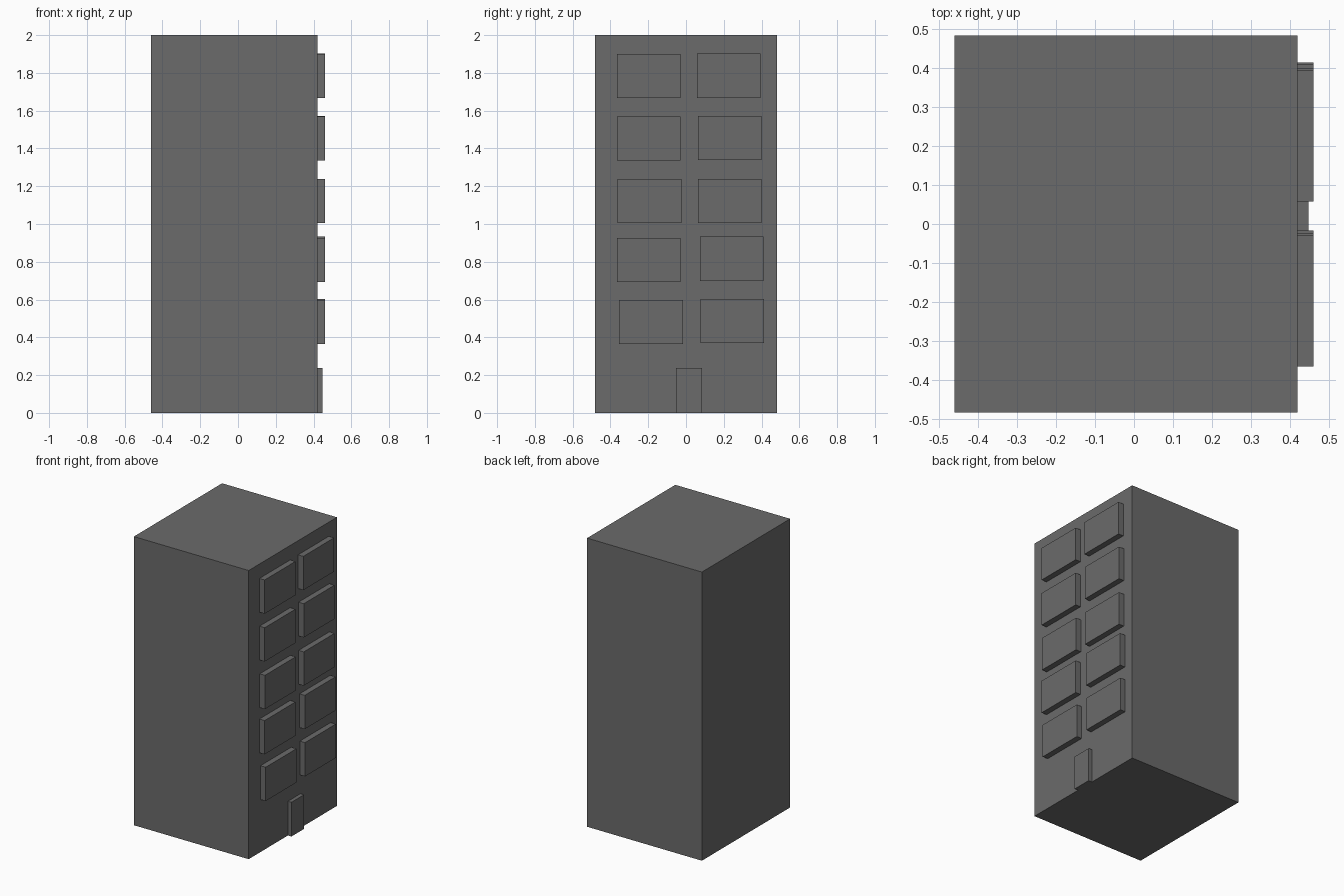
import bpy

if "Cube" in bpy.data.objects:
    bpy.data.objects.remove(bpy.data.objects["Cube"])

# Single flat grey used by the whole building
grey = bpy.data.materials.new("grey")
grey.diffuse_color = (0.145, 0.145, 0.145, 1.0)
grey.use_nodes = True
grey.node_tree.nodes["Principled BSDF"].inputs["Base Color"].default_value = grey.diffuse_color


def box(name, x, y, z):
    """Box from (min, max) ranges on each axis."""
    bpy.ops.mesh.primitive_cube_add(size=1)
    ob = bpy.context.object
    ob.name = name
    ob.location = [(a + b) / 2 for a, b in (x, y, z)]
    ob.scale = [b - a for a, b in (x, y, z)]
    bpy.ops.object.transform_apply(location=True, rotation=False, scale=True)
    ob.data.materials.append(grey)
    return ob


WALL = 0.42

# Tower block
box("building_body", (-0.46, WALL), (-0.483, 0.483), (0, 2))

# Door at street level
box("door", (WALL - 0.01, 0.447), (-0.053, 0.085), (0, 0.237))

# Windows: (left y, left z, right y, right z) of the lower corners, per floor
W, H = 0.337, 0.234
floors = [
    (-0.354, 0.364, 0.077, 0.370),
    (-0.365, 0.692, 0.074, 0.699),
    (-0.362, 1.004, 0.063, 1.004),
    (-0.365, 1.335, 0.063, 1.338),
    (-0.365, 1.666, 0.058, 1.668),
]
for i, (ly, lz, ry, rz) in enumerate(floors, 1):
    for side, y, z in (("left", ly, lz), ("right", ry, rz)):
        box(f"window_{side}_{i}", (WALL - 0.01, 0.46), (y, y + W), (z, z + H))
